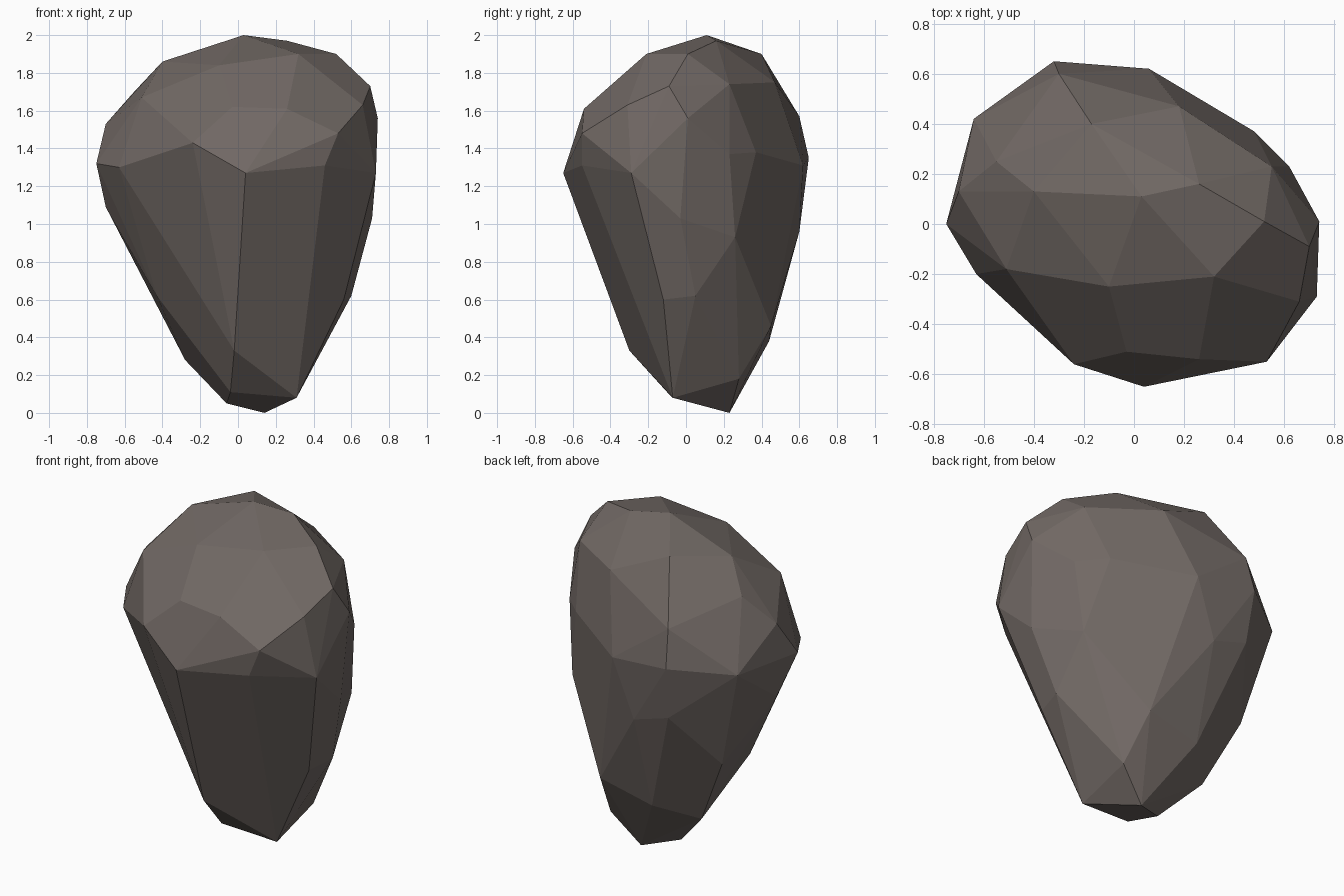
import bpy, bmesh, math

# One flat grey-brown stone colour
stone = bpy.data.materials.new("grey_brown_stone")
stone.diffuse_color = (0.165, 0.14, 0.128, 1)

# Corner points of the boulder, from the crown down to the narrow foot
corners = [
    # crown
    (.03, .11, 2.0), (.26, .16, 1.97), (.52, .01, 1.90), (.32, -.21, 1.90),
    (-.10, -.25, 1.84), (-.40, .13, 1.86), (-.17, .40, 1.90), (.18, .47, 1.75),
    (.55, .23, 1.74), (.70, -.09, 1.73), (-.55, .25, 1.70), (-.51, -.18, 1.67),
    # shoulder
    (-.30, .60, 1.57), (-.70, .13, 1.53), (.74, .01, 1.56), (.66, -.31, 1.63),
    (.26, -.54, 1.61), (-.03, -.51, 1.62), (.53, -.55, 1.48), (-.24, -.56, 1.43),
    # widest band
    (-.75, .0, 1.32), (-.64, .42, 1.31), (-.32, .65, 1.35), (.06, .62, 1.31),
    (.32, .46, 1.33), (.48, .37, 1.38), (.62, .23, 1.37), (.73, -.29, 1.27),
    (.46, -.55, 1.31), (.04, -.65, 1.27), (-.63, -.20, 1.30),
    # tapering sides
    (-.70, .13, 1.09), (.71, -.03, 1.03), (.58, .26, .93), (-.30, .60, 1.03),
    (-.07, .60, .96), (.20, .52, .82), (-.48, .34, .70), (-.43, .0, .62),
    (.56, -.12, .60), (.60, .05, .62),
    # foot
    (.26, .45, .46), (-.08, .44, .38), (-.02, -.30, .33), (-.28, .25, .28),
    (.31, .28, .18), (-.04, -.10, .11), (.31, -.07, .08), (-.06, .13, .05),
    (.14, .23, .0),
]

# Wrap the corners in a faceted skin and merge nearly flat neighbours
bm = bmesh.new()
for c in corners:
    bm.verts.new(c)
bmesh.ops.convex_hull(bm, input=bm.verts[:])
bmesh.ops.delete(bm, geom=[v for v in bm.verts if not v.link_faces], context='VERTS')
bmesh.ops.dissolve_limit(bm, angle_limit=math.radians(5), verts=bm.verts[:], edges=bm.edges[:])
bmesh.ops.recalc_face_normals(bm, faces=bm.faces[:])

mesh = bpy.data.meshes.new("boulder")
bm.to_mesh(mesh)
bm.free()
mesh.materials.append(stone)
bpy.context.collection.objects.link(bpy.data.objects.new("boulder", mesh))
